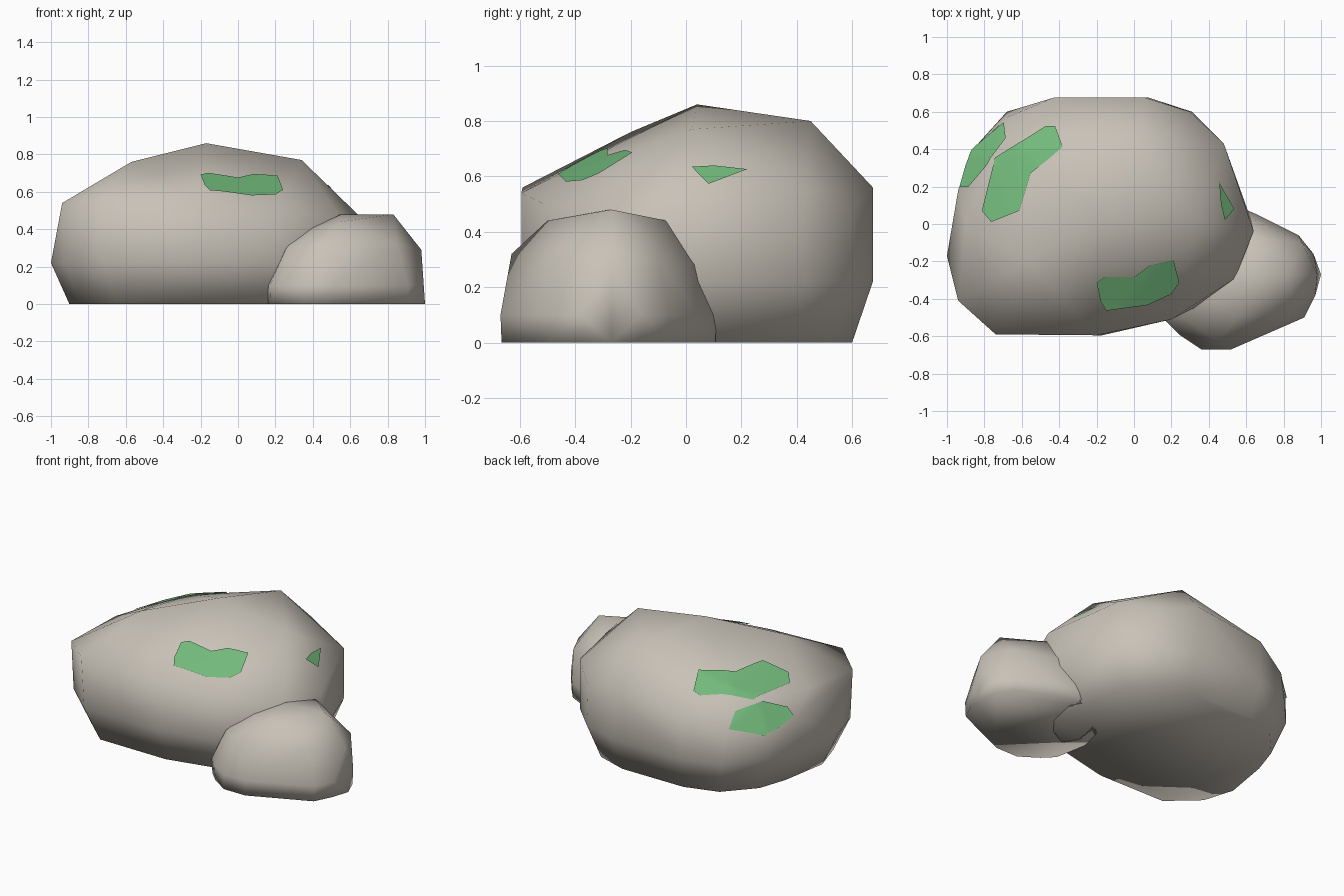
import bpy, bmesh
from mathutils import Vector
from mathutils.bvhtree import BVHTree

cube = bpy.data.objects.get("Cube")
if cube:
    bpy.data.objects.remove(cube)


def material(name, color):
    mat = bpy.data.materials.new(name)
    mat.use_nodes = True
    mat.diffuse_color = (*color, 1)
    mat.node_tree.nodes["Principled BSDF"].inputs["Base Color"].default_value = (*color, 1)
    return mat


stone = material("warm_grey_stone", (0.58, 0.54, 0.475))
moss = material("moss_green", (0.17, 0.49, 0.2))


def finish(bm, name, mat):
    mesh = bpy.data.meshes.new(name)
    bm.to_mesh(mesh)
    bm.free()
    mesh.materials.append(mat)
    mesh.shade_smooth()
    obj = bpy.data.objects.new(name, mesh)
    bpy.context.collection.objects.link(obj)


def rock(name, belly, belly_z, crown, center, base_scale):
    """Wrap a chunky boulder around a belly outline, its shrunken base and crown points."""
    bm = bmesh.new()
    mid = Vector(center)
    for p in belly:
        foot = mid + (Vector(p) - mid) * base_scale
        bm.verts.new((*p, belly_z))
        bm.verts.new((*foot, 0))
    for p in crown:
        bm.verts.new(p)
    result = bmesh.ops.convex_hull(bm, input=bm.verts[:])
    loose = {g for g in result["geom_interior"] + result["geom_unused"]
             if isinstance(g, bmesh.types.BMVert)}
    bmesh.ops.delete(bm, geom=list(loose), context="VERTS")
    bmesh.ops.dissolve_limit(bm, angle_limit=0.02, verts=bm.verts[:], edges=bm.edges[:])
    bmesh.ops.recalc_face_normals(bm, faces=bm.faces[:])
    tree = BVHTree.FromBMesh(bm)
    finish(bm, name, stone)
    return tree


# Large boulder: sloping front, broad shoulders, off-centre peak
large_belly = [(-1, -.17), (-.93, -.4), (-.72, -.59), (-.17, -.595), (.2, -.51),
               (.42, -.4), (.56, -.22), (.62, .04), (.48, .43), (.31, .6),
               (.08, .675), (-.43, .675), (-.68, .6), (-.87, .39), (-.94, .18)]
large_crown = [(-.94, -.41, .54), (-.74, -.59, .56), (-.2, -.595, .54), (.2, -.51, .5),
               (.54, -.29, .47), (.64, -.04, .48), (.48, .43, .55), (.3, .6, .48),
               (.06, .675, .56), (-.43, .675, .5), (-.68, .57, .42), (-.87, .385, .39),
               (-.94, .18, .45), (-.9, 0, .56),
               (-.17, .04, .86), (.34, .02, .77), (0, .45, .8), (-.57, -.2, .76),
               (-.4, .42, .68), (-.62, .4, .625), (-.76, .33, .575)]
large_surface = rock("large_boulder", large_belly, .22, large_crown, (-.18, .05), .88)

# Small boulder leaning against the front left corner
small_belly = [(.13, -.3), (.17, -.52), (.24, -.59), (.36, -.67), (.52, -.67), (.91, -.5),
               (.97, -.38), (.98, -.27), (.96, -.16), (.88, -.06), (.66, .05), (.52, .11),
               (.35, .1), (.18, -.1)]
small_crown = [(.2, -.3, .22), (.23, -.3, .28), (.26, -.5, .3), (.45, -.63, .32),
               (.85, -.48, .32), (.98, -.27, .29), (.9, -.1, .3), (.6, .04, .28),
               (.4, .04, .28), (.33, -.35, .39), (.55, -.5, .44), (.55, -.28, .48),
               (.83, -.27, .48), (.62, -.07, .44), (1, -.27, 0)]
rock("small_boulder", small_belly, .1, small_crown, (.55, -.28), .99)


def moss_patch(name, outline, right=(1, 0, 0), up=(0, 1, 0), cuts=6, lift=.008):
    """Drape an outline, drawn on the right/up plane, over the large boulder."""
    right, up = Vector(right).normalized(), Vector(up).normalized()
    out = right.cross(up)
    bm = bmesh.new()
    bm.faces.new([bm.verts.new(right * a + up * b + out * 3) for a, b in outline])
    bmesh.ops.triangulate(bm, faces=bm.faces[:])
    bmesh.ops.subdivide_edges(bm, edges=bm.edges[:], cuts=cuts, use_grid_fill=True)
    for v in bm.verts:
        hit, normal = large_surface.ray_cast(v.co, -out)[:2]
        v.co = hit + normal * lift
    bm.normal_update()
    finish(bm, name, moss)


# Moss growing on the slopes
moss_patch("front_moss", [(-.2, -.31), (-.16, -.28), (0, -.28), (.08, -.22), (.21, -.19),
                          (.24, -.31), (.2, -.37), (.07, -.43), (-.15, -.46), (-.18, -.41)])
moss_patch("left_side_moss", [(.45, .22), (.46, .1), (.48, .02), (.53, .08)][::-1])
moss_patch("upper_back_moss", [(-.47, .52), (-.58, .45), (-.74, .35), (-.81, .07),
                               (-.76, .01), (-.61, .07), (-.55, .27), (-.45, .35),
                               (-.38, .41), (-.42, .52)])
moss_patch("lower_back_moss", [(.26, .04), (.38, .02), (.48, .005), (.56, .05), (.65, .12),
                               (.61, .175), (.46, .21), (.3, .15)],
           right=(-.82, -.57, 0), up=(.24, -.35, .906))
